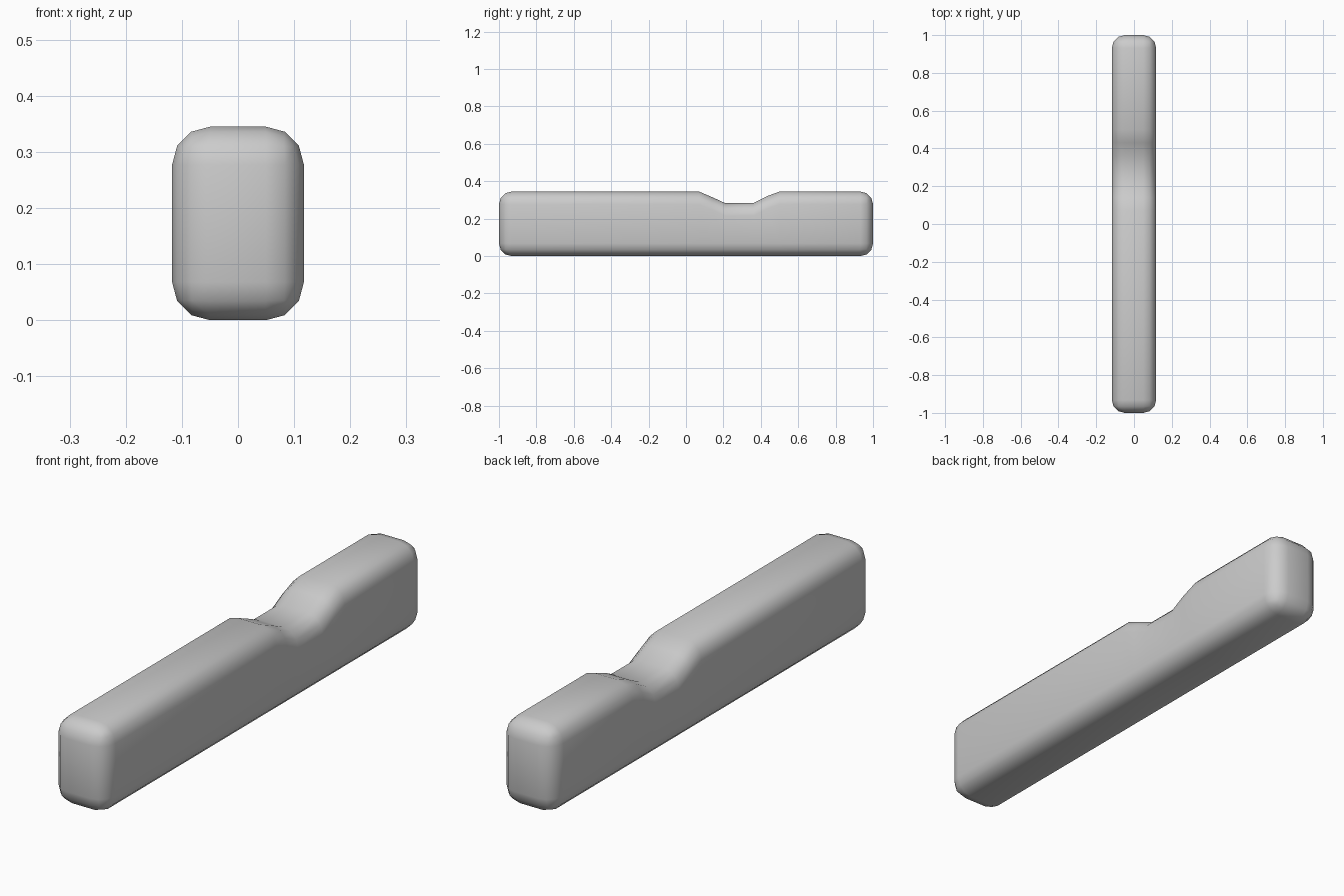
import bpy, bmesh
from mathutils import Vector

if "Cube" in bpy.data.objects:
    bpy.data.objects.remove(bpy.data.objects["Cube"])

W, L, H, R = 0.235, 2.0, 0.345, 0.068

# Notch profile along the top: (y, drop)
NOTCH = [(0.07, 0.0), (0.14, 0.03), (0.21, 0.062), (0.36, 0.062),
         (0.43, 0.026), (0.50, 0.0)]


def notch_drop(y):
    for (y0, d0), (y1, d1) in zip(NOTCH, NOTCH[1:]):
        if y0 <= y <= y1:
            return d0 + (d1 - d0) * (y - y0) / (y1 - y0)
    return 0.0


# Rounded bar
bm = bmesh.new()
bmesh.ops.create_cube(bm, size=1)
for v in bm.verts:
    v.co = Vector((v.co.x * W, v.co.y * L, (v.co.z + 0.5) * H))
bmesh.ops.bevel(bm, geom=bm.edges[:], offset=R, offset_type='OFFSET',
                segments=3, profile=0.5, affect='EDGES')

# Cross cuts, then sink the top to form the dip
for y, _ in NOTCH:
    bmesh.ops.bisect_plane(bm, geom=bm.verts[:] + bm.edges[:] + bm.faces[:],
                           plane_co=(0, y, 0), plane_no=(0, 1, 0))
for v in bm.verts:
    if v.co.z > H / 2:
        v.co.z -= notch_drop(v.co.y)

bmesh.ops.recalc_face_normals(bm, faces=bm.faces[:])
for f in bm.faces:
    f.smooth = True
mesh = bpy.data.meshes.new("notched_bar")
bm.to_mesh(mesh)
bm.free()
bar = bpy.data.objects.new("notched_bar", mesh)
bpy.context.collection.objects.link(bar)
